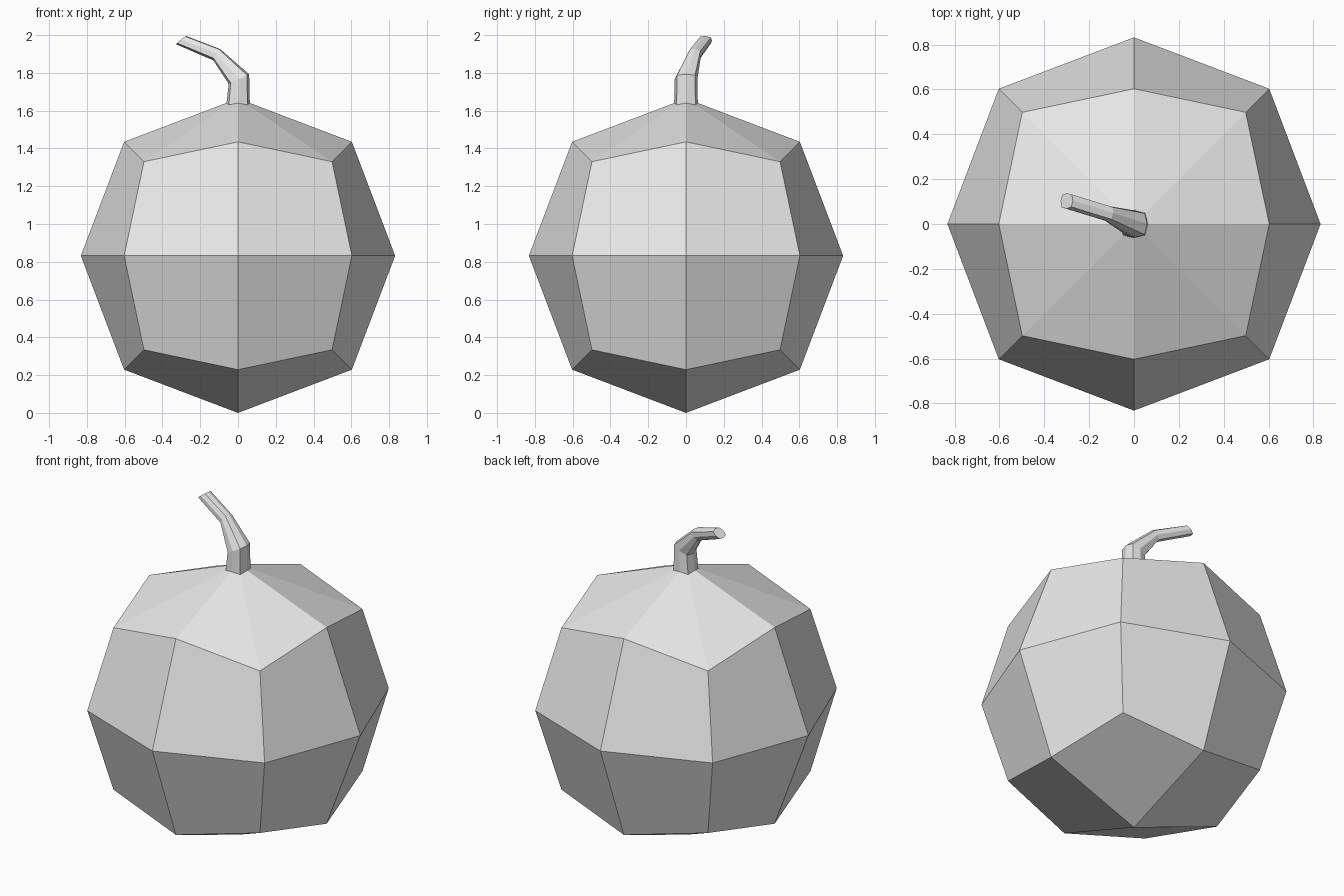
import bpy
import bmesh
import math
from mathutils import Vector

default = bpy.data.objects.get("Cube")
if default:
    bpy.data.objects.remove(default, do_unlink=True)

grey = bpy.data.materials.new("plain grey")
grey.use_nodes = True
GREY = (0.8, 0.8, 0.8, 1)
grey.diffuse_color = GREY
grey.node_tree.nodes["Principled BSDF"].inputs["Base Color"].default_value = GREY


def make_object(name, bm):
    bmesh.ops.recalc_face_normals(bm, faces=bm.faces)
    mesh = bpy.data.meshes.new(name)
    bm.to_mesh(mesh)
    bm.free()
    mesh.materials.append(grey)
    obj = bpy.data.objects.new(name, mesh)
    bpy.context.collection.objects.link(obj)
    return obj


# Gourd body: a cube split once per side, its points pushed out by kind
REACH = {1: 0.832, 2: 0.603, 3: 0.498}   # face centre, edge middle, corner
bm = bmesh.new()
bmesh.ops.create_cube(bm, size=2)
bmesh.ops.subdivide_edges(bm, edges=bm.edges[:], cuts=1, use_grid_fill=True)
for v in bm.verts:
    signs = Vector([round(c) for c in v.co])
    v.co = signs * REACH[sum(c != 0 for c in signs)]

# Split the crown into eight wedges meeting at the top
crown = max(bm.verts, key=lambda v: v.co.z)
for face in list(crown.link_faces):
    corner = max(face.verts, key=lambda v: (v.co - crown.co).length)
    bmesh.utils.face_split(face, crown, corner)
bmesh.ops.translate(bm, verts=bm.verts, vec=(0, 0, REACH[1]))
make_object("gourd_body", bm)

# Bent stem: eight-sided rings (centre, facing, radius) joined in turn
SIDES = 8
RINGS = [
    ((0, 0, 1.62), (0, 0, 1), 0.063),
    ((0.005, 0, 1.767), (-0.43, 0, 0.9), 0.06),
    ((-0.112, 0.045, 1.896), (-0.85, 0.2, 0.5), 0.035),
    ((-0.3, 0.103, 1.973), (-0.6, 0.1, 0.75), 0.035),
]
bm = bmesh.new()
loops = []
for centre, facing, radius in RINGS:
    turn = Vector((0, 0, 1)).rotation_difference(Vector(facing))
    loop = []
    for i in range(SIDES):
        angle = math.tau * i / SIDES
        r = radius * (1.12 if i % 2 else 1)
        point = Vector((r * math.cos(angle), r * math.sin(angle), 0))
        loop.append(bm.verts.new(Vector(centre) + turn @ point))
    loops.append(loop)
for low, high in zip(loops, loops[1:]):
    for i in range(SIDES):
        j = (i + 1) % SIDES
        bm.faces.new((low[i], low[j], high[j], high[i]))
bm.faces.new(loops[0][::-1])
bm.faces.new(loops[-1])
make_object("stem", bm)
